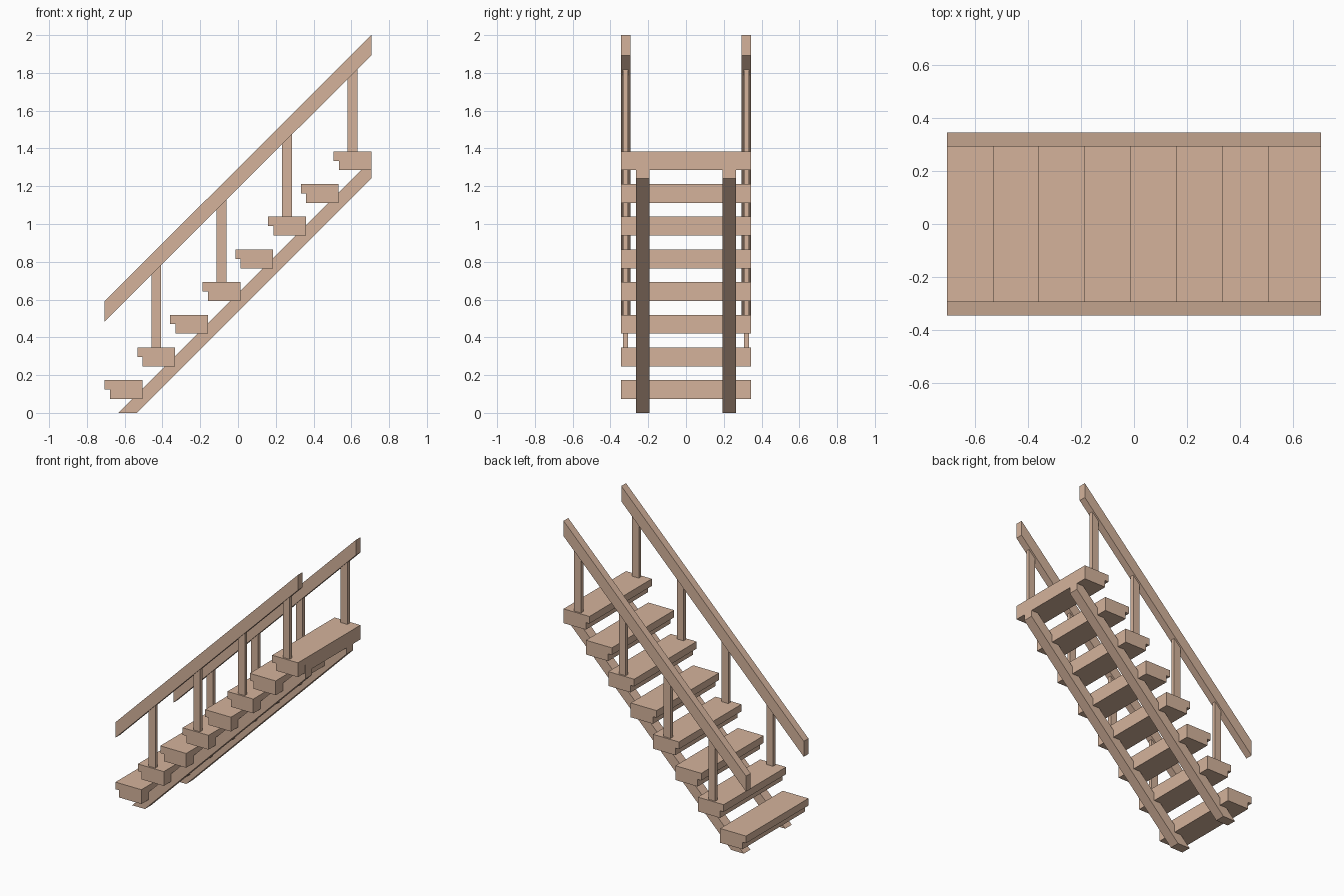
import bpy, bmesh

if "Cube" in bpy.data.objects:
    bpy.data.objects.remove(bpy.data.objects["Cube"])

wood = bpy.data.materials.new("wood")
wood.diffuse_color = (0.66, 0.45, 0.33, 1)
wood.use_nodes = True
wood.node_tree.nodes["Principled BSDF"].inputs["Base Color"].default_value = wood.diffuse_color


def extrude(name, profile, y0, y1):
    """Solid from an (x, z) outline swept from y0 to y1."""
    bm = bmesh.new()
    face = bm.faces.new([bm.verts.new((x, y0, z)) for x, z in profile])
    res = bmesh.ops.extrude_face_region(bm, geom=[face])
    verts = [g for g in res["geom"] if isinstance(g, bmesh.types.BMVert)]
    bmesh.ops.translate(bm, verts=verts, vec=(0, y1 - y0, 0))
    bmesh.ops.recalc_face_normals(bm, faces=bm.faces)
    mesh = bpy.data.meshes.new(name)
    bm.to_mesh(mesh)
    bm.free()
    mesh.materials.append(wood)
    obj = bpy.data.objects.new(name, mesh)
    bpy.context.collection.objects.link(obj)
    return obj


END = 0.706           # half length
HALF_W = 0.345        # half width
RISE = 0.1731         # step height
RUN = 0.1731          # step spacing


def rail_bottom(x):
    return 0.484 + (x + END) * 0.998


# Treads with an overhanging nosing
for i in range(8):
    x, z = -END + RUN * i, RISE * (i + 1)
    extrude("tread", [(x, z), (x + 0.2, z), (x + 0.2, z - 0.1), (x + 0.028, z - 0.1),
                      (x + 0.028, z - 0.05), (x, z - 0.05)], -HALF_W, HALF_W)

stringer = [(-0.633, 0), (-0.535, 0), (END, 1.241), (END, 1.339)]
handrail = [(-END, rail_bottom(-END)), (END, rail_bottom(END)), (END, 2.0), (-END, 0.592)]

for s in (-1, 1):
    # Sloped stringers and handrails on both sides
    extrude("stringer", stringer, s * 0.193, s * 0.265)
    extrude("handrail", handrail, s * 0.293, s * HALF_W)
    # Balusters on every second tread, cut to the rail slope
    for i in range(1, 8, 2):
        x, z = -END + RUN * i + 0.1, RISE * (i + 1)
        a, b = x - 0.026, x + 0.026
        extrude("baluster", [(a, z), (b, z), (b, rail_bottom(b)), (a, rail_bottom(a))],
                s * 0.306, s * 0.333)
